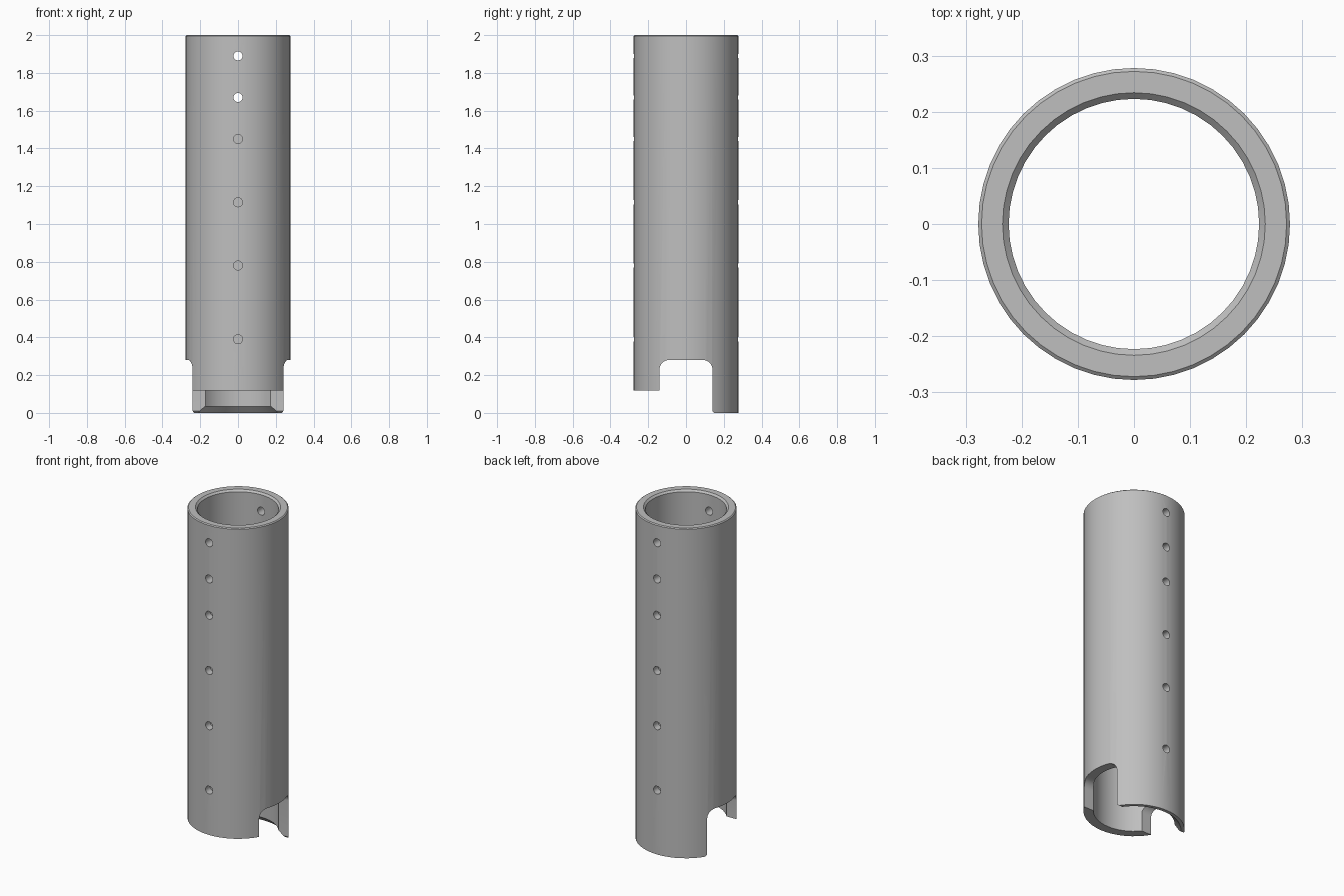
import bpy, bmesh
from math import sin, cos, pi
from mathutils import Matrix, Vector

cube = bpy.data.objects.get("Cube")
if cube:
    bpy.data.objects.remove(cube, do_unlink=True)

OUTER, INNER, HEIGHT = 0.278, 0.223, 2.0
SEGMENTS = 48

metal = bpy.data.materials.new("grey metal")
metal.use_nodes = True
grey = (0.52, 0.52, 0.52, 1)
metal.diffuse_color = grey
metal.node_tree.nodes["Principled BSDF"].inputs["Base Color"].default_value = grey


def make_object(name, bm):
    bmesh.ops.recalc_face_normals(bm, faces=bm.faces)
    mesh = bpy.data.meshes.new(name)
    bm.to_mesh(mesh)
    bm.free()
    obj = bpy.data.objects.new(name, mesh)
    bpy.context.collection.objects.link(obj)
    return obj


def cut(target, cutter):
    """Subtract the cutter, apply the result and discard the cutter."""
    cutter.hide_render = True
    bpy.context.view_layer.objects.active = target
    mod = target.modifiers.new("cut", 'BOOLEAN')
    mod.operation = 'DIFFERENCE'
    mod.solver = 'EXACT'
    mod.object = cutter
    bpy.ops.object.modifier_apply(modifier=mod.name)
    bpy.data.objects.remove(cutter, do_unlink=True)


# Tube: wall section with chamfered rims, spun about z
section = [(INNER, 0.035), (INNER + 0.035, 0), (OUTER, 0),
           (OUTER, HEIGHT - 0.005), (OUTER - 0.006, HEIGHT),
           (INNER + 0.011, HEIGHT), (INNER, HEIGHT - 0.011)]
bm = bmesh.new()
verts = [bm.verts.new((r, 0, z)) for r, z in section]
edges = [bm.edges.new((a, b)) for a, b in zip(verts, verts[1:] + verts[:1])]
bmesh.ops.spin(bm, geom=verts + edges, axis=(0, 0, 1), cent=(0, 0, 0),
               angle=2 * pi, steps=SEGMENTS)
bmesh.ops.remove_doubles(bm, verts=bm.verts, dist=0.0005)
tube = make_object("slotted_tube", bm)
tube.data.materials.append(metal)

# Side slots and shortened front wall: one side outline pushed through along x
HALF, SLOT_TOP, FRONT_END, ROUND, BEVEL = 0.14, 0.28, 0.118, 0.05, 0.01
outline = [(-0.5, -0.2), (HALF + BEVEL, -0.2), (HALF + BEVEL, 0), (HALF, BEVEL)]
for side, start in ((1, 0), (-1, pi / 2)):
    for i in range(9):
        a = start + i * pi / 16
        outline.append((side * (HALF - ROUND) + ROUND * cos(a),
                        SLOT_TOP - ROUND + ROUND * sin(a)))
outline += [(-HALF, FRONT_END), (-0.5, FRONT_END)]
bm = bmesh.new()
face = bm.faces.new([bm.verts.new((-0.5, y, z)) for y, z in outline])
ext = bmesh.ops.extrude_face_region(bm, geom=[face])
bmesh.ops.translate(bm, vec=Vector((1, 0, 0)),
                    verts=[g for g in ext["geom"] if isinstance(g, bmesh.types.BMVert)])
cut(tube, make_object("slot_cutter", bm))

# Pin holes front and back: the top two go through, the rest are blind
bm = bmesh.new()
for i, z in enumerate((1.89, 1.67, 1.45, 1.115, 0.78, 0.39)):
    near = 0.18 if i < 2 else OUTER - 0.045
    far = OUTER + 0.05
    for side in (-1, 1):
        place = Matrix.Translation((0, side * (near + far) / 2, z)) @ Matrix.Rotation(pi / 2, 4, 'X')
        bmesh.ops.create_cone(bm, cap_ends=True, segments=20, radius1=0.024,
                              radius2=0.024, depth=far - near, matrix=place)
cut(tube, make_object("hole_cutter", bm))

# Smooth round walls, crisp rims
bpy.ops.object.select_all(action='DESELECT')
tube.select_set(True)
bpy.context.view_layer.objects.active = tube
bpy.ops.object.shade_smooth_by_angle(angle=pi / 6)
